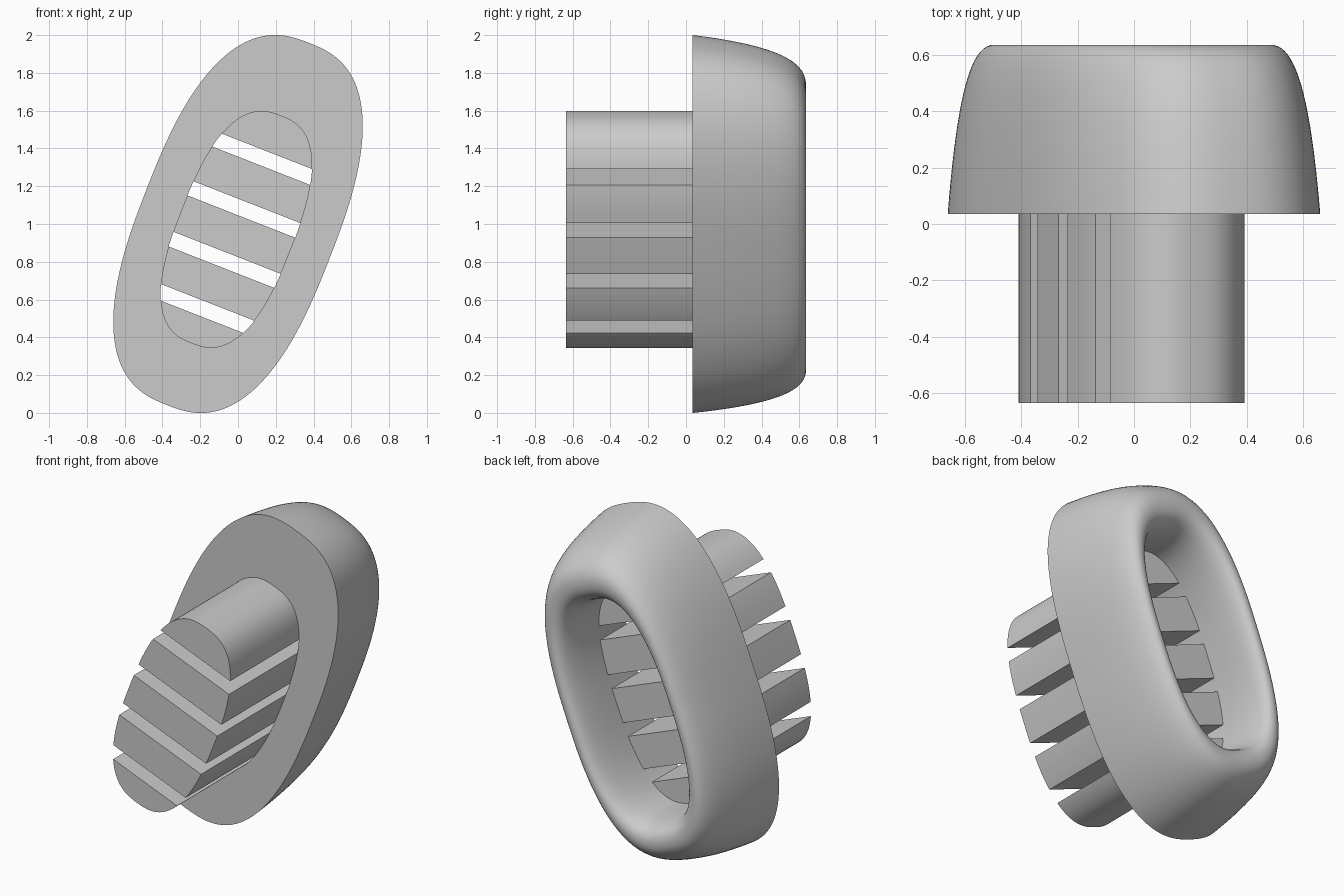
import bpy, bmesh, math

if "Cube" in bpy.data.objects:
    bpy.data.objects.remove(bpy.data.objects["Cube"], do_unlink=True)

TILT = math.radians(21.4)
POWER = 2.6                       # squareness of the oval outlines
# half width, half height, centre across, centre along
OUTER = (0.518, 1.03, 0.0, 0.0)
HOLE = (0.307, 0.648, 0.002, -0.03)
BASE, CREST, FRONT, BAR_BACK = 0.035, 0.635, -0.635, 0.29
CREST_MIX = 0.65                  # crest position between outer edge and hole

grey = bpy.data.materials.new("plain grey")
grey.use_nodes = True
colour = (0.6, 0.6, 0.6, 1)
grey.diffuse_color = colour
grey.node_tree.nodes["Principled BSDF"].inputs["Base Color"].default_value = colour


def place(u, v, y):
    """Tilted oval coordinates to model space."""
    c, s = math.cos(TILT), math.sin(TILT)
    return (c * u + s * v, y, 1 - s * u + c * v)


def bezier(points, steps):
    """Cubic curve through four 2D control points."""
    weights = (1, 3, 3, 1)
    curve = []
    for i in range(steps + 1):
        t = i / steps
        w = [k * (1 - t) ** (3 - j) * t ** j for j, k in enumerate(weights)]
        curve.append(tuple(sum(a * p[d] for a, p in zip(w, points)) for d in (0, 1)))
    return curve


def spow(value, power):
    return math.copysign(abs(value) ** power, value)


def oval(mix, segments=128):
    """Closed outline blended from the outer edge (0) to the hole (1)."""
    a, b, cu, cv = (o + (h - o) * mix for o, h in zip(OUTER, HOLE))
    angles = [2 * math.pi * (i + 0.5) / segments for i in range(segments)]
    return [(cu + a * spow(math.cos(t), 2 / POWER),
             cv + b * spow(math.sin(t), 2 / POWER)) for t in angles]


def finish(bm, name):
    bmesh.ops.recalc_face_normals(bm, faces=bm.faces)
    mesh = bpy.data.meshes.new(name)
    bm.to_mesh(mesh)
    bm.free()
    mesh.materials.append(grey)
    obj = bpy.data.objects.new(name, mesh)
    bpy.context.collection.objects.link(obj)
    bpy.ops.object.select_all(action='DESELECT')
    obj.select_set(True)
    bpy.context.view_layer.objects.active = obj
    bpy.ops.object.shade_smooth_by_angle(angle=math.radians(30))


def ring_profile():
    """Cross-section as (mix, depth): bowed outer wall, round lip, straight bore."""
    outer = bezier(((0, 0), (0.2, 0.7), (0.5, 1), (1, 1)), 20)
    lip = bezier(((0, 1), (0.6, 1), (1, 0.92), (1, 0.5)), 16)
    points = [(CREST_MIX * w, h) for w, h in outer]
    points += [(CREST_MIX + (1 - CREST_MIX) * w, h) for w, h in lip[1:]]
    points.append((1, 0))
    return [(mix, BASE + (CREST - BASE) * h) for mix, h in points]


def build_ring():
    bm = bmesh.new()
    loops = [[bm.verts.new(place(u, v, y)) for u, v in oval(mix)]
             for mix, y in ring_profile()]
    count = len(loops[0])
    for k, loop in enumerate(loops):
        nxt = loops[(k + 1) % len(loops)]
        for i in range(count):
            j = (i + 1) % count
            bm.faces.new((loop[i], loop[j], nxt[j], nxt[i]))
    finish(bm, "ring_shell")


def build_bar(name, low, high):
    """Slice of the hole oval between two heights, extruded front to back."""
    bm = bmesh.new()
    bm.faces.new([bm.verts.new(place(u, v, FRONT)) for u, v in oval(1)])
    along = (math.sin(TILT), 0, math.cos(TILT))
    for height, above in ((high, True), (low, False)):
        bmesh.ops.bisect_plane(bm, geom=bm.verts[:] + bm.edges[:] + bm.faces[:],
                               plane_co=place(0, height, FRONT), plane_no=along,
                               clear_outer=above, clear_inner=not above)
    new = bmesh.ops.extrude_face_region(bm, geom=bm.faces[:], use_keep_orig=True)
    moved = [g for g in new["geom"] if isinstance(g, bmesh.types.BMVert)]
    bmesh.ops.translate(bm, verts=moved, vec=(0, BAR_BACK - FRONT, 0))
    finish(bm, name)


build_ring()

# Five bars separated by four equal slots
slots = [-0.486, -0.204, 0.084, 0.373]
half_slot = 0.041
lows = [-1] + [s + half_slot for s in slots]
highs = [s - half_slot for s in slots] + [1]
for n, (low, high) in enumerate(zip(lows, highs), 1):
    build_bar(f"grille_bar_{n}", low, high)
